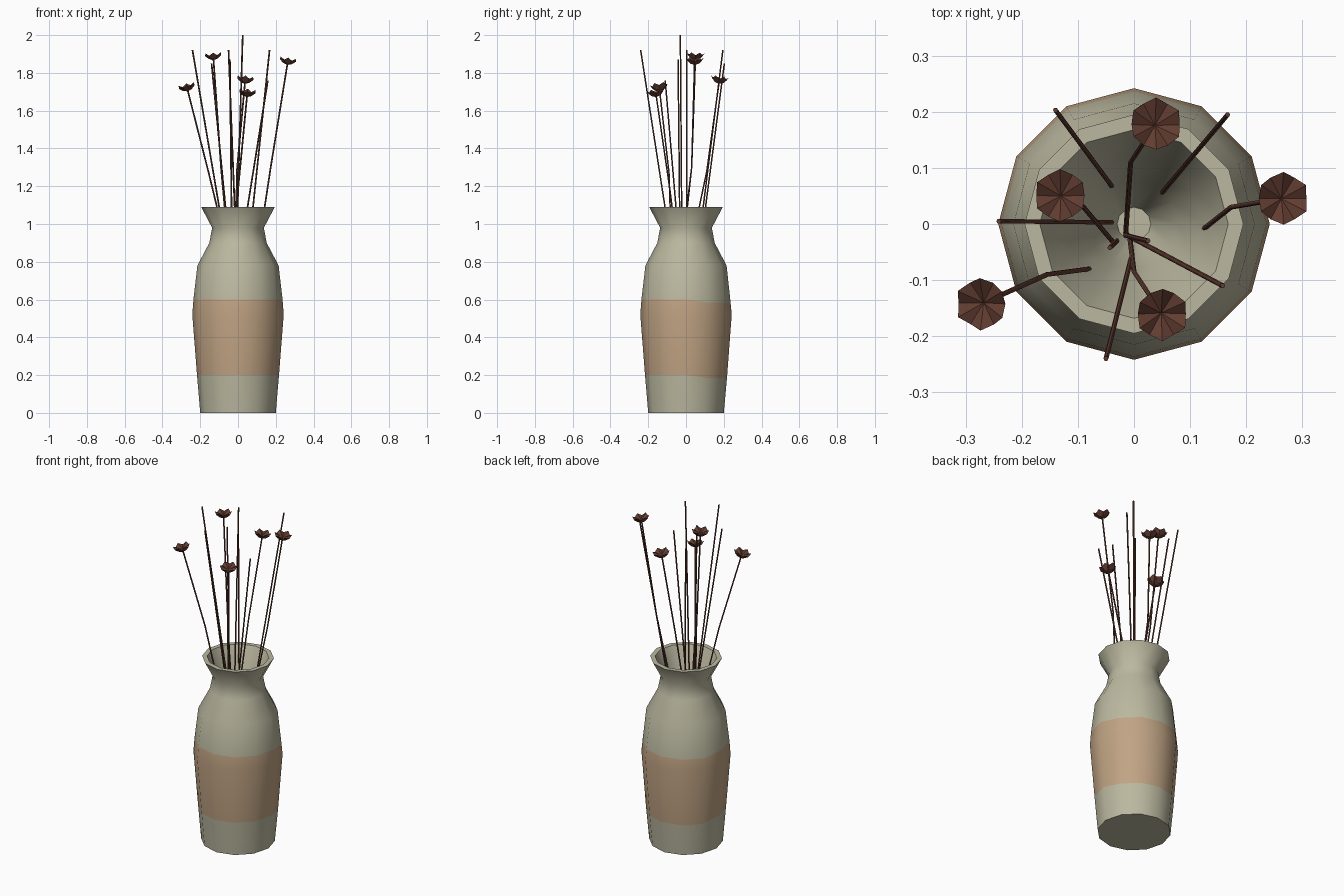
import bpy, bmesh, math
from mathutils import Vector

if "Cube" in bpy.data.objects:
    bpy.data.objects.remove(bpy.data.objects["Cube"])


def material(name, rgb):
    m = bpy.data.materials.new(name)
    m.diffuse_color = (*rgb, 1)
    m.use_nodes = True
    m.node_tree.nodes["Principled BSDF"].inputs["Base Color"].default_value = m.diffuse_color
    return m


CLAY = material("grey green clay", (0.50, 0.48, 0.35))
BAND = material("tan band", (0.53, 0.37, 0.23))
BROWN = material("dried brown", (0.12, 0.045, 0.03))


def finish(bm, name, mats, angle=None):
    me = bpy.data.meshes.new(name)
    bm.to_mesh(me)
    bm.free()
    ob = bpy.data.objects.new(name, me)
    bpy.context.collection.objects.link(ob)
    for m in mats:
        me.materials.append(m)
    if angle:
        bpy.ops.object.select_all(action='DESELECT')
        ob.select_set(True)
        bpy.context.view_layer.objects.active = ob
        bpy.ops.object.shade_smooth_by_angle(angle=math.radians(angle))
    return ob


# vase: twelve-sided turned profile (radius, height), outside then inside
SIDES = 12
PROFILE = [(0.2, 0), (0.217, 0.2), (0.242, 0.52), (0.236, 0.6), (0.215, 0.78),
           (0.152, 0.9), (0.137, 0.98), (0.195, 1.09),
           (0.168, 1.09), (0.122, 0.98), (0.08, 0.83), (0.03, 0.68)]
bm = bmesh.new()
rings = []
for r, z in PROFILE:
    ring = []
    for i in range(SIDES):
        a = math.tau * i / SIDES
        y = r * math.sin(a)
        # the painted band sits slightly lower at the back
        dz = -0.015 if z in (0.2, 0.6) and y > 0.01 else 0
        ring.append(bm.verts.new((r * math.cos(a), y, z + dz)))
    rings.append(ring)
for k in range(len(rings) - 1):
    a, b = rings[k], rings[k + 1]
    for i in range(SIDES):
        j = (i + 1) % SIDES
        f = bm.faces.new((a[i], a[j], b[j], b[i]))
        f.material_index = 1 if k in (1, 2) else 0
bm.faces.new(rings[0][::-1])
bm.faces.new(rings[-1])
finish(bm, "vase", [CLAY, BAND], 50)


# stem: thin tube through a few points
def stem(name, pts, radius=0.0045, n=6):
    bm = bmesh.new()
    prev = None
    for p in pts:
        ring = [bm.verts.new((p[0] + radius * math.cos(math.tau * i / n),
                              p[1] + radius * math.sin(math.tau * i / n), p[2]))
                for i in range(n)]
        if prev:
            for i in range(n):
                j = (i + 1) % n
                bm.faces.new((prev[i], prev[j], ring[j], ring[i]))
        else:
            bm.faces.new(ring[::-1])
        prev = ring
    bm.faces.new(prev)
    finish(bm, name, [BROWN], 70)


# flower head: scalloped shallow cup tilted along its stem
def flower(name, tip, direction):
    bm = bmesh.new()
    n = 12
    rim, low = [], []
    for i in range(n):
        a = math.tau * i / n
        r, z = (0.047, 0.030) if i % 2 else (0.043, 0.016)
        rim.append(bm.verts.new((r * math.cos(a), r * math.sin(a), z)))
        low.append(bm.verts.new((0.024 * math.cos(a), 0.024 * math.sin(a), 0)))
    inner = bm.verts.new((0, 0, 0.004))
    base = bm.verts.new((0, 0, -0.008))
    for i in range(n):
        j = (i + 1) % n
        bm.faces.new((inner, rim[i], rim[j]))
        bm.faces.new((low[j], rim[j], rim[i], low[i]))
        bm.faces.new((base, low[j], low[i]))
    ob = finish(bm, name, [BROWN])
    ob.rotation_mode = 'QUATERNION'
    ob.rotation_quaternion = Vector((0, 0, 1)).rotation_difference(direction)
    ob.location = tip


# bent stems that carry flowers: base, bend, tip
FLOWERING = [
    ((-0.08, -0.08, 0.96), (-0.155, -0.09, 1.27), (-0.267, -0.14, 1.71)),
    ((-0.035, -0.035, 0.70), (-0.09, 0.03, 1.30), (-0.13, 0.05, 1.875)),
    ((-0.015, -0.02, 0.66), (-0.006, 0.11, 1.28), (0.037, 0.175, 1.75)),
    ((0.12, -0.012, 0.95), (0.173, 0.03, 1.30), (0.262, 0.045, 1.85)),
    ((-0.008, -0.02, 0.66), (0.0, -0.085, 1.18), (0.048, -0.158, 1.68)),
]
for k, pts in enumerate(FLOWERING):
    stem(f"flower_stem_{k + 1}", pts)
    d = (Vector(pts[2]) - Vector(pts[1])).normalized()
    flower(f"flower_{k + 1}", pts[2], d)

# straight bare stems: base, tip
BARE = [
    ((-0.04, 0.003, 0.74), (-0.241, 0.005, 1.92)),
    ((-0.04, 0.068, 0.82), (-0.14, 0.203, 1.85)),
    ((0.05, 0.056, 0.81), (0.167, 0.195, 1.92)),
    ((-0.012, -0.02, 0.70), (0.158, -0.11, 1.76)),
    ((-0.005, -0.06, 0.76), (-0.05, -0.24, 1.92)),
    ((-0.015, -0.02, 0.68), (0.025, -0.03, 2.0)),
    ((-0.03, -0.03, 0.70), (-0.043, -0.042, 1.87)),
]
for k, pts in enumerate(BARE):
    stem(f"bare_stem_{k + 1}", pts)
